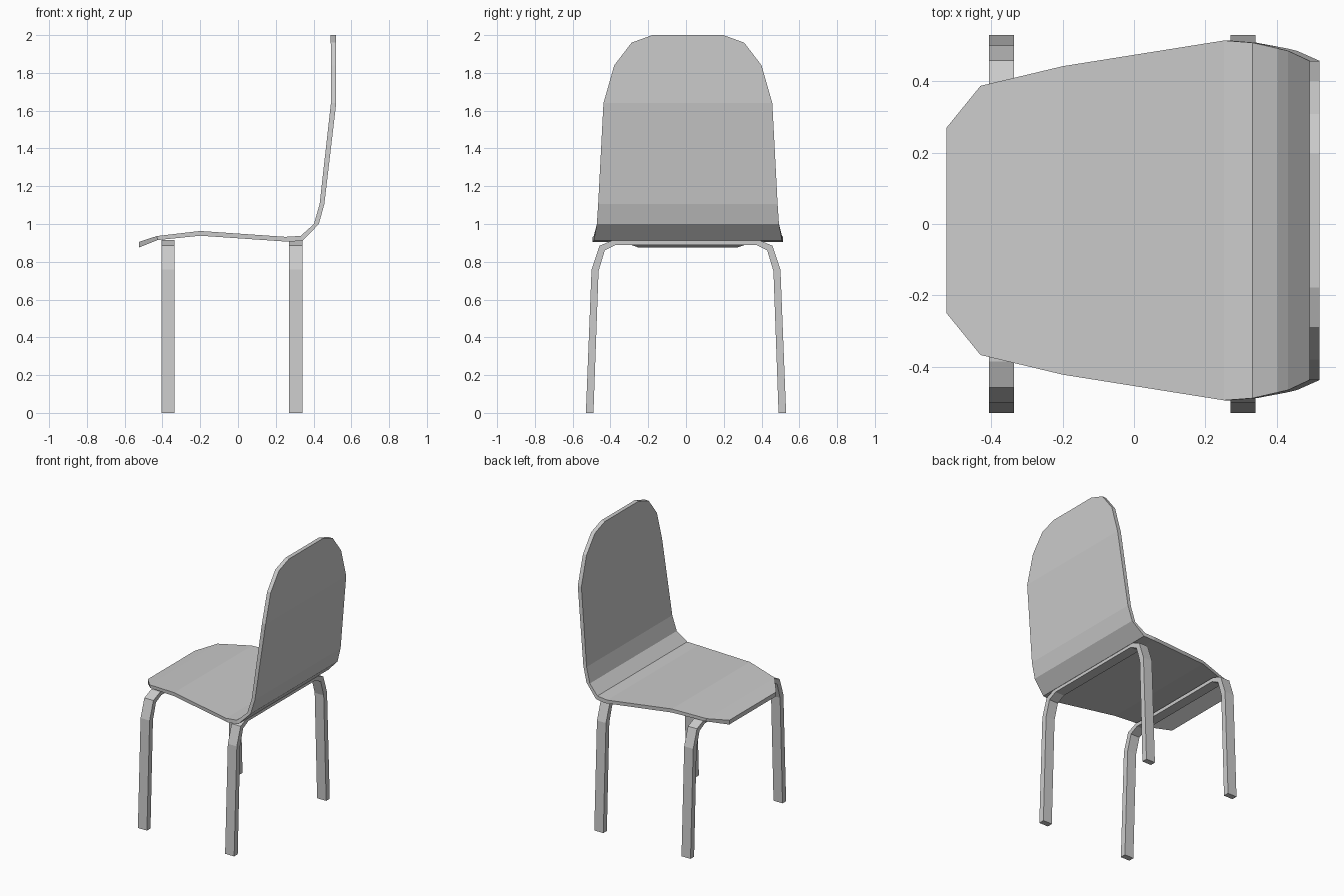
import bpy, bmesh

if "Cube" in bpy.data.objects:
    bpy.data.objects.remove(bpy.data.objects["Cube"])


def make_object(name, rings):
    """Skin a chain of four-point rings into a closed strip."""
    bm = bmesh.new()
    loops = [[bm.verts.new(p) for p in ring] for ring in rings]
    for a, b in zip(loops, loops[1:]):
        for i in range(4):
            j = (i + 1) % 4
            bm.faces.new((a[i], a[j], b[j], b[i]))
    bm.faces.new(loops[0])
    bm.faces.new(loops[-1])
    bmesh.ops.recalc_face_normals(bm, faces=bm.faces)
    mesh = bpy.data.meshes.new(name)
    bm.to_mesh(mesh)
    bm.free()
    obj = bpy.data.objects.new(name, mesh)
    bpy.context.collection.objects.link(obj)
    return obj


# Seat and backrest shell: upper x, z, lower x, z, half width
SHELL = [
    (-0.525, 0.905, -0.525, 0.875, 0.26),
    (-0.43, 0.936, -0.425, 0.915, 0.377),
    (-0.20, 0.963, -0.20, 0.938, 0.432),
    (0.252, 0.932, 0.27, 0.906, 0.504),
    (0.332, 0.937, 0.343, 0.912, 0.498),
    (0.402, 1.00, 0.428, 1.00, 0.482),
    (0.432, 1.105, 0.457, 1.105, 0.475),
    (0.492, 1.64, 0.52, 1.64, 0.447),
    (0.492, 1.84, 0.52, 1.84, 0.39),
    (0.491, 1.96, 0.52, 1.96, 0.298),
    (0.491, 2.00, 0.52, 2.00, 0.188),
]
CY = 0.01
make_object("seat_shell", [
    [(ux, CY - w, uz), (ux, CY + w, uz), (lx, CY + w, lz), (lx, CY - w, lz)]
    for ux, uz, lx, lz, w in SHELL])

# Bent leg frames: outer y, z, inner y, z for one side, mirrored to the other
LEG = [
    (0.53, 0.0, 0.49, 0.0),
    (0.50, 0.76, 0.463, 0.75),
    (0.458, 0.885, 0.43, 0.86),
    (0.385, 0.915, 0.37, 0.89),
]
ARCH = [(s * oy, oz, s * iy, iz)
        for s, side in ((1, LEG), (-1, LEG[::-1])) for oy, oz, iy, iz in side]
for name, x in (("front_leg_frame", -0.371), ("rear_leg_frame", 0.306)):
    h = 0.035
    make_object(name, [
        [(x - h, oy, oz), (x + h, oy, oz), (x + h, iy, iz), (x - h, iy, iz)]
        for oy, oz, iy, iz in ARCH])
